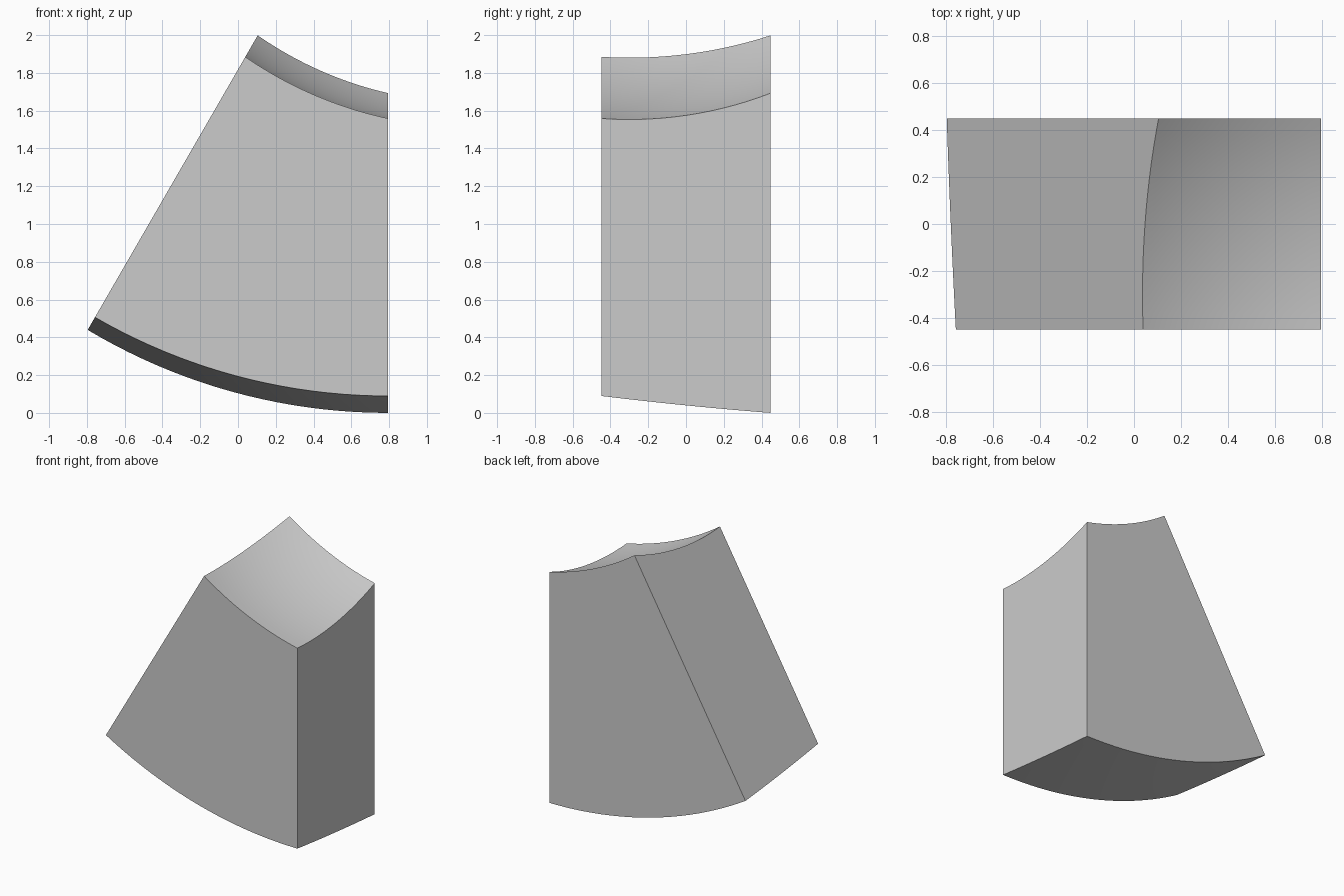
import bpy, bmesh, math

if "Cube" in bpy.data.objects:
    bpy.data.objects.remove(bpy.data.objects["Cube"])

N_A, N_Y = 20, 14                 # divisions across the wedge angle and its depth
APEX_X, APEX_Z = 0.795, 3.195     # line where the two wedge planes would meet
ANGLE = math.radians(30)
HALF_DEPTH = 0.448

def ray_hit(a, cx, cz, r2):
    """Point where the ray from the apex at angle a leaves a circle in the xz plane."""
    dx, dz = -math.sin(a), -math.cos(a)
    ox, oz = APEX_X - cx, APEX_Z - cz
    b = ox * dx + oz * dz
    t = -b + math.sqrt(b * b - (ox * ox + oz * oz - r2))
    return APEX_X + t * dx, APEX_Z + t * dz

def top_point(a, y):              # spherical hollow
    return ray_hit(a, 1.24, 3.63, 4.51 - (y + 0.3) ** 2)

def bottom_point(a, y):           # gently dropping curved base
    z0 = 0.04 - 0.1 * y + 0.025 * y * y
    return ray_hit(a, APEX_X, z0 + 3.1, 3.1 ** 2)

bm = bmesh.new()

def grid(func):
    rows = []
    for j in range(N_Y + 1):
        y = HALF_DEPTH * (2 * j / N_Y - 1)
        row = []
        for i in range(N_A + 1):
            x, z = func(ANGLE * i / N_A, y)
            row.append(bm.verts.new((x, y, z)))
        rows.append(row)
    return rows

top, bot = grid(top_point), grid(bottom_point)

# curved top and bottom
for g in (top, bot):
    for j in range(N_Y):
        for i in range(N_A):
            f = bm.faces.new((g[j][i], g[j][i + 1], g[j + 1][i + 1], g[j + 1][i]))
            f.smooth = True

# four flat sides, one face each
sides = [
    (top[0], bot[0]), (top[-1], bot[-1]),
    ([r[0] for r in top], [r[0] for r in bot]),
    ([r[-1] for r in top], [r[-1] for r in bot]),
]
for t, b in sides:
    bm.faces.new(t + b[::-1])
bmesh.ops.recalc_face_normals(bm, faces=bm.faces)

# sharp rims between the sides and the curved faces
for e in bm.edges:
    if e.calc_face_angle(0) > math.radians(30):
        e.smooth = False

# stand on the ground
low = min(v.co.z for v in bm.verts)
for v in bm.verts:
    v.co.z -= low

mesh = bpy.data.meshes.new("curved_wedge")
bm.to_mesh(mesh)
bm.free()
block = bpy.data.objects.new("curved_wedge", mesh)
bpy.context.collection.objects.link(block)

mat = bpy.data.materials.new("plain grey")
mat.diffuse_color = (0.6, 0.6, 0.6, 1)
mat.use_nodes = True
mat.node_tree.nodes["Principled BSDF"].inputs["Base Color"].default_value = mat.diffuse_color
mesh.materials.append(mat)
